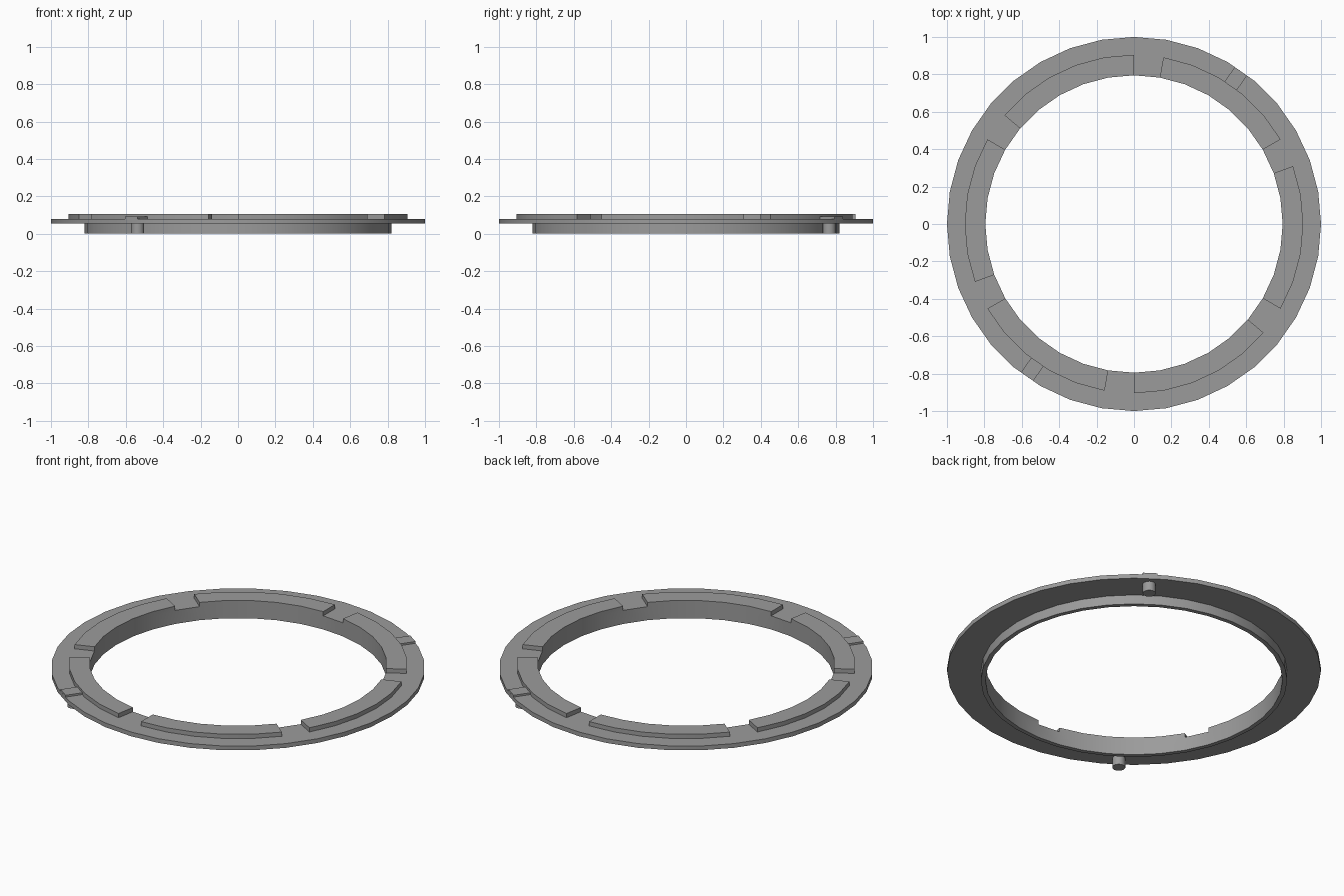
import bpy, bmesh
from math import sin, cos, radians
from mathutils import Matrix

cube = bpy.data.objects.get("Cube")
if cube:
    bpy.data.objects.remove(cube, do_unlink=True)

SIDES = 36
BOTTOM, TOP = 0.055, 0.08          # flange heights
INNER, COLLAR, TAB, OUTER = 0.795, 0.82, 0.905, 1.0

grey = bpy.data.materials.new("metal grey")
grey.use_nodes = True
grey.diffuse_color = (0.33, 0.33, 0.33, 1)
grey.node_tree.nodes["Principled BSDF"].inputs["Base Color"].default_value = grey.diffuse_color


def finish(name, bm):
    bmesh.ops.recalc_face_normals(bm, faces=bm.faces)
    mesh = bpy.data.meshes.new(name)
    bm.to_mesh(mesh)
    bm.free()
    mesh.materials.append(grey)
    obj = bpy.data.objects.new(name, mesh)
    bpy.context.collection.objects.link(obj)
    bpy.ops.object.select_all(action="DESELECT")
    obj.select_set(True)
    bpy.context.view_layer.objects.active = obj
    bpy.ops.object.shade_smooth_by_angle(angle=radians(30))
    return obj


# Mount ring: closed cross-section turned around z, then raised tabs
profile = [(INNER, TOP), (TAB, TOP), (OUTER, TOP), (OUTER, BOTTOM),
           (COLLAR, BOTTOM), (COLLAR, 0), (INNER, 0)]
bm = bmesh.new()
rings = []
for i in range(SIDES):
    a = radians(i * 360 / SIDES)
    rings.append([bm.verts.new((r * cos(a), r * sin(a), z)) for r, z in profile])
tab_faces = []
for i in range(SIDES):
    p, q = rings[i], rings[(i + 1) % SIDES]
    for j in range(len(profile)):
        k = (j + 1) % len(profile)
        face = bm.faces.new((p[j], q[j], q[k], p[k]))
        # six tabs, one open sector between neighbours
        if j == 0 and i % 6 != 2:
            tab_faces.append(face)
bmesh.ops.recalc_face_normals(bm, faces=bm.faces)
raised = bmesh.ops.extrude_face_region(bm, geom=tab_faces)["geom"]
bmesh.ops.delete(bm, geom=tab_faces, context="FACES")
bmesh.ops.translate(bm, vec=(0, 0, 0.025),
                    verts=[v for v in raised if isinstance(v, bmesh.types.BMVert)])
finish("mount_ring", bm)

# Index marks on top and locating pins below, on opposite sides
for side, angle in (("back", 55), ("front", 235)):
    turn = Matrix.Rotation(radians(angle), 4, "Z")

    bm = bmesh.new()
    bmesh.ops.create_cube(bm, size=1)
    length = 0.996 - 0.9
    bmesh.ops.scale(bm, vec=(length, 0.08, 0.014), verts=bm.verts)
    bmesh.ops.translate(bm, vec=(0.9 + length / 2, 0, TOP + 0.004), verts=bm.verts)
    bm.transform(turn)
    finish("index_mark_" + side, bm)

    bm = bmesh.new()
    bmesh.ops.create_cone(bm, cap_ends=True, segments=24, radius1=0.035,
                          radius2=0.035, depth=0.06)
    bmesh.ops.translate(bm, vec=(0.935, 0, 0.03), verts=bm.verts)
    bm.transform(turn)
    finish("locating_pin_" + side, bm)
